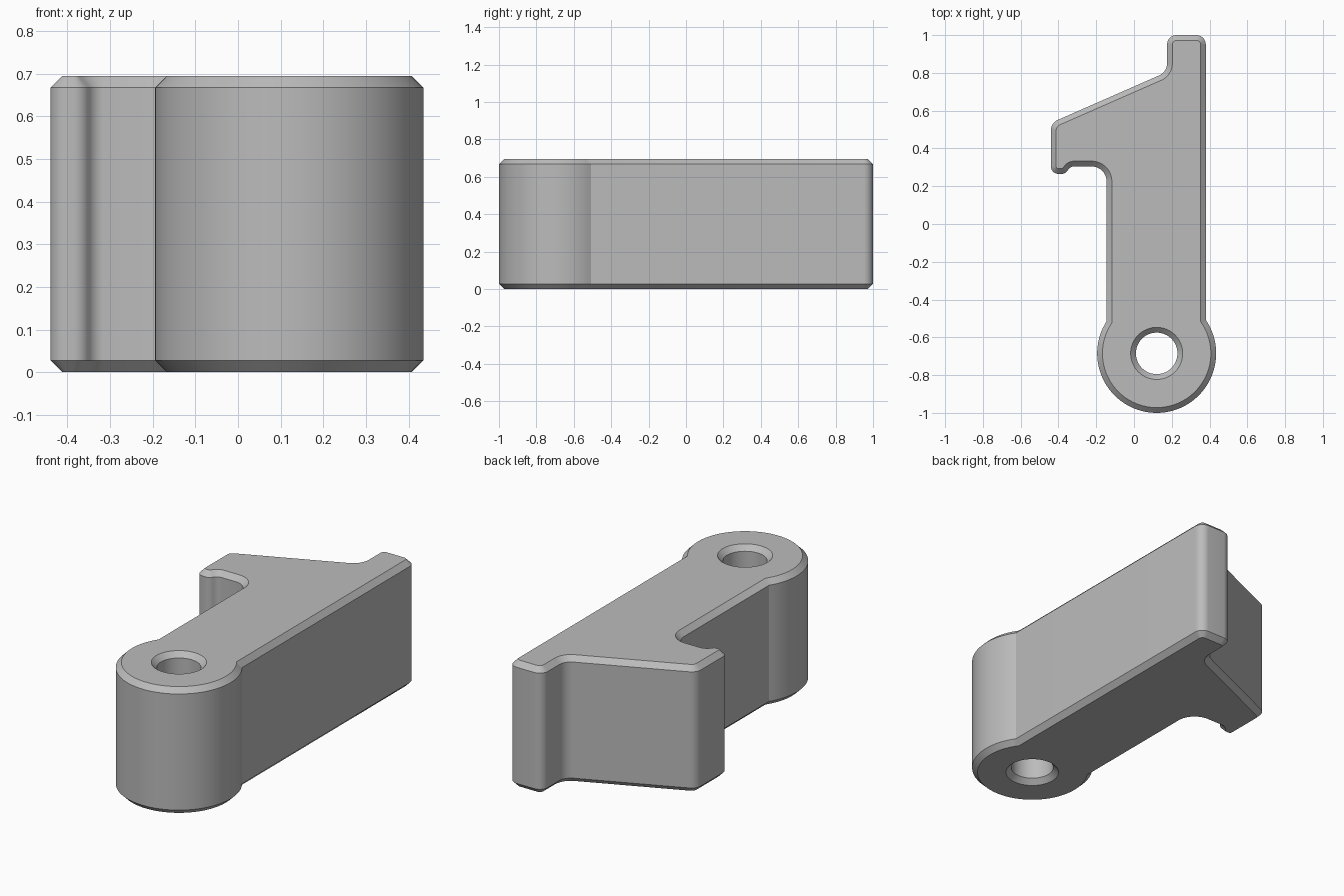
import bpy, bmesh, math
from mathutils import Vector

cube = bpy.data.objects.get("Cube")
if cube:
    bpy.data.objects.remove(cube)

HEIGHT, CHAMFER = 0.695, 0.028
EYE, EYE_RADIUS, HOLE_RADIUS = Vector((0.12, -0.685)), 0.315, 0.11
LEFT, RIGHT = -0.145, 0.38

# Corners of the latch arm, anticlockwise: x, y, fillet radius
CORNERS = [(RIGHT, 1, 0.05), (0.175, 1, 0.05), (0.175, 0.805, 0.07),
           (-0.44, 0.535, 0.06), (-0.44, 0.265, 0.04), (-0.365, 0.265, 0.04),
           (-0.335, 0.305, 0.04), (LEFT, 0.305, 0.08)]


def arc(center, radius, start, end, steps):
    return [center + radius * Vector((math.cos(a), math.sin(a)))
            for a in (start + (end - start) * i / steps for i in range(steps + 1))]


def fillet(before, corner, after, radius, steps=10):
    """Rounded corner between two straight edges."""
    u, v = (before - corner).normalized(), (after - corner).normalized()
    half = u.angle(v) / 2
    center = corner + (u + v).normalized() * radius / math.sin(half)
    p = corner + u * radius / math.tan(half) - center
    q = corner + v * radius / math.tan(half) - center
    start = math.atan2(p.y, p.x)
    sweep = math.atan2(p.x * q.y - p.y * q.x, p.dot(q))
    return arc(center, radius, start, start + sweep, steps)


def inset(points, distance):
    """Move a closed anticlockwise outline inwards by a fixed distance."""
    result = []
    for i, p in enumerate(points):
        d1 = (p - points[i - 1]).normalized()
        d2 = (points[(i + 1) % len(points)] - p).normalized()
        n1, n2 = Vector((-d1.y, d1.x)), Vector((-d2.y, d2.x))
        result.append(p + (n1 + n2) * distance / (1 + n1.dot(n2)))
    return result


# Outline: round eye, then the filleted arm and hook
right_angle = math.acos((RIGHT - EYE.x) / EYE_RADIUS)
left_angle = math.acos((LEFT - EYE.x) / EYE_RADIUS)
eye_arc = arc(EYE, EYE_RADIUS, left_angle, right_angle + 2 * math.pi, 64)
outline = list(eye_arc)
path = [eye_arc[-1]] + [Vector(c[:2]) for c in CORNERS] + [eye_arc[0]]
for i, c in enumerate(CORNERS):
    outline += fillet(path[i], path[i + 1], path[i + 2], c[2])

small = inset(outline, CHAMFER)
hole = arc(EYE, HOLE_RADIUS, 0, 2 * math.pi, 48)[:-1]
wide_hole = arc(EYE, HOLE_RADIUS + CHAMFER, 0, 2 * math.pi, 48)[:-1]
levels = [0, CHAMFER, HEIGHT - CHAMFER, HEIGHT]

bm = bmesh.new()


def wall(rings):
    """Stack outlines at the four levels and join them with quads."""
    loops = [[bm.verts.new((p.x, p.y, z)) for p in ring]
             for ring, z in zip(rings, levels)]
    for low, high in zip(loops, loops[1:]):
        for i in range(len(low)):
            bm.faces.new((low[i - 1], low[i], high[i], high[i - 1]))


wall([small, outline, outline, small])
wall([wide_hole, hole, hole, wide_hole])

# Flat top and bottom around the hole
for z in (0, HEIGHT):
    rim = [e for e in bm.edges if all(abs(v.co.z - z) < 1e-5 for v in e.verts)]
    bmesh.ops.triangle_fill(bm, edges=rim, use_beauty=True, normal=(0, 0, 1))
bmesh.ops.recalc_face_normals(bm, faces=bm.faces[:])

mesh = bpy.data.meshes.new("latch_arm")
bm.to_mesh(mesh)
bm.free()
latch = bpy.data.objects.new("latch_arm", mesh)
bpy.context.collection.objects.link(latch)

# Plain grey material
grey = bpy.data.materials.new("plain grey")
grey.use_nodes = True
color = (0.5, 0.5, 0.5, 1)
grey.diffuse_color = color
grey.node_tree.nodes["Principled BSDF"].inputs["Base Color"].default_value = color
mesh.materials.append(grey)

# Smooth curves, sharp chamfers
bpy.ops.object.select_all(action="DESELECT")
latch.select_set(True)
bpy.context.view_layer.objects.active = latch
bpy.ops.object.shade_smooth_by_angle(angle=math.radians(25))
